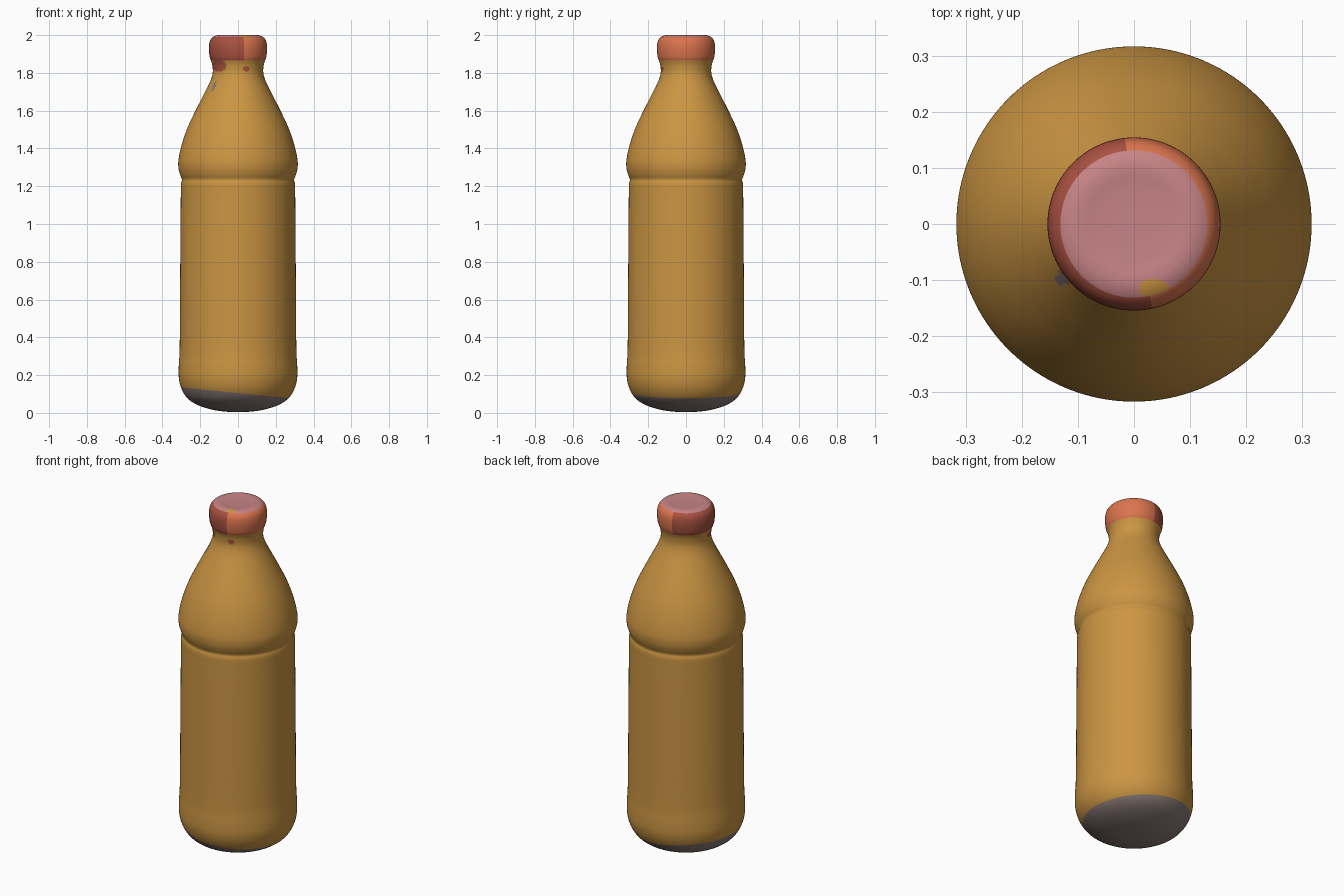
import bpy, bmesh, math
from mathutils import Vector

if "Cube" in bpy.data.objects:
    bpy.data.objects.remove(bpy.data.objects["Cube"])


def material(name, srgb):
    m = bpy.data.materials.new(name)
    m.diffuse_color = [((c / 255 + 0.055) / 1.055) ** 2.4 for c in srgb] + [1]
    m.use_nodes = True
    m.node_tree.nodes["Principled BSDF"].inputs["Base Color"].default_value = m.diffuse_color
    return m


amber = material("amber", (203, 149, 66))
grey = material("worn grey", (136, 121, 117))
red = material("brick red", (168, 81, 64))
orange = material("orange", (218, 116, 78))
pink = material("dusty pink", (199, 132, 134))


def smooth_profile(pts, steps=6):
    """Catmull-Rom curve through (radius, height) points."""
    p = [Vector(q) for q in pts]
    p = [p[0] * 2 - p[1]] + p + [p[-1] * 2 - p[-2]]
    out = []
    for a, b, c, d in zip(p, p[1:], p[2:], p[3:]):
        for i in range(steps):
            t = i / steps
            out.append(0.5 * (2 * b + (c - a) * t + (2 * a - 5 * b + 4 * c - d) * t * t
                              + (3 * b - a - 3 * c + d) * t ** 3))
    return out + [p[-2]]


def lathe(name, pts, mats, rule, cuts=(), sides=160):
    """Revolve a profile about z, cut colour edges, then colour faces by rule."""
    bm = bmesh.new()
    rings = []
    for r, z in smooth_profile(pts):
        if r < 1e-4:
            rings.append([bm.verts.new((0, 0, z))] * sides)
        else:
            rings.append([bm.verts.new((r * math.cos(a), r * math.sin(a), z))
                          for a in (2 * math.pi * i / sides for i in range(sides))])
    for lo, hi in zip(rings, rings[1:]):
        for i in range(sides):
            j = (i + 1) % sides
            quad = list(dict.fromkeys((lo[i], lo[j], hi[j], hi[i])))
            bm.faces.new(quad)
    for co, no in cuts:
        bmesh.ops.bisect_plane(bm, geom=bm.verts[:] + bm.edges[:] + bm.faces[:],
                               plane_co=co, plane_no=no)
    bmesh.ops.recalc_face_normals(bm, faces=bm.faces)
    for f in bm.faces:
        f.smooth = True
        f.material_index = rule(f.calc_center_median())
    me = bpy.data.meshes.new(name)
    bm.to_mesh(me)
    bm.free()
    for m in mats:
        me.materials.append(m)
    ob = bpy.data.objects.new(name, me)
    bpy.context.collection.objects.link(ob)
    return ob


def spot(u, v, cu, cv, ru, rv):
    """True inside an ellipse."""
    return ((u - cu) / ru) ** 2 + ((v - cv) / rv) ** 2 < 1


SEAM = 1.865

# Bottle: rounded base, straight body, groove, swelling shoulder, narrow neck
body = [(0, 0.004), (0.07, 0.007), (0.14, 0.018), (0.21, 0.04), (0.262, 0.072),
        (0.295, 0.118), (0.312, 0.175), (0.314, 0.24), (0.309, 0.34), (0.307, 0.6),
        (0.305, 0.9), (0.303, 1.15), (0.302, 1.21), (0.297, 1.235), (0.307, 1.262),
        (0.315, 1.295), (0.315, 1.34), (0.298, 1.42), (0.267, 1.51), (0.225, 1.6),
        (0.179, 1.69), (0.147, 1.755), (0.134, 1.80), (0.136, 1.84), (0.143, SEAM)]


def body_rule(c):
    if c.z < 0.105 - 0.1 * c.x:
        return 1                      # worn base, higher on the left
    if c.y < 0 and c.z > 1.7:
        if spot(c.x, c.y, -0.127, -0.096, 0.013, 0.013) and c.z < 1.8:
            return 1                  # grey fleck on the neck
        if spot(c.x, c.z, -0.1, 1.838, 0.037, 0.032) or spot(c.x, c.z, 0.045, 1.822, 0.018, 0.014):
            return 2                  # small red runs below the cap
    return 0


lathe("bottle_body", body, [amber, grey, red], body_rule,
      cuts=[((0, 0, 0.105), (0.1, 0, 1))])

# Cap: rounded rim, slightly dished top
cap = [(0.143, SEAM), (0.150, 1.885), (0.154, 1.92), (0.153, 1.95), (0.147, 1.973),
       (0.134, 1.989), (0.115, 1.998), (0.095, 2.0), (0.07, 1.998), (0.035, 1.997), (0, 1.997)]


def cap_rule(c):
    if math.hypot(c.x, c.y) < 0.13 and c.z > 1.98:
        return 3 if spot(c.x, c.y, 0.035, -0.115, 0.027, 0.017) else 2
    return 1 if c.x > 0.008 - 0.16 * c.y else 0


lathe("cap", cap, [red, orange, pink, amber], cap_rule,
      cuts=[((0.008, 0, 1.9), (1, 0.16, 0))])
